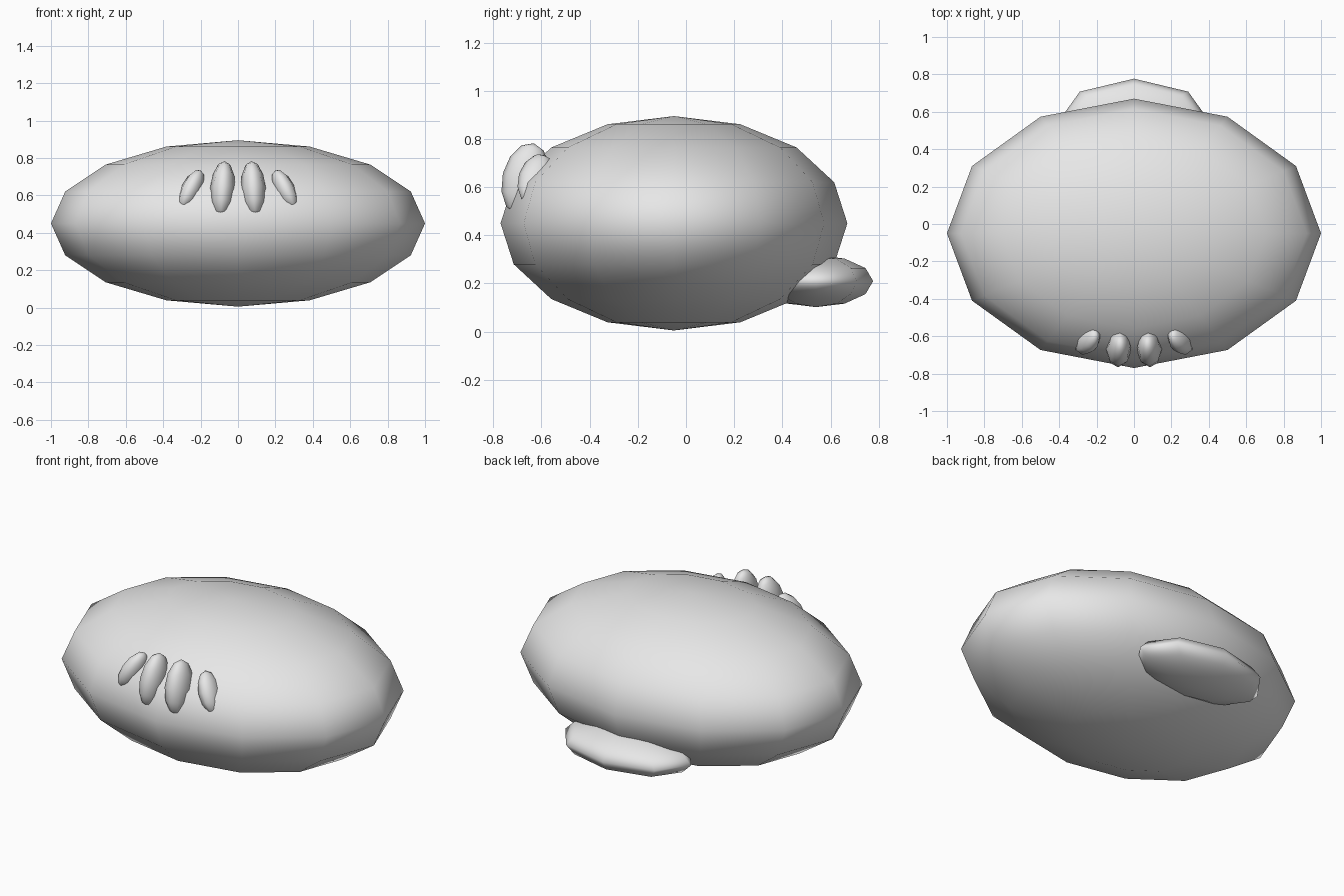
import bpy
import math

cube = bpy.data.objects.get("Cube")
if cube:
    bpy.data.objects.remove(cube, do_unlink=True)

grey = bpy.data.materials.new("light_grey")
grey.use_nodes = True
grey.diffuse_color = (0.8, 0.8, 0.8, 1)
grey.node_tree.nodes["Principled BSDF"].inputs["Base Color"].default_value = (0.8, 0.8, 0.8, 1)


def ellipsoid(name, centre, radii, segments, rings, tilt=(0, 0, 0)):
    """Low-poly smooth-shaded ellipsoid, tilt in degrees."""
    bpy.ops.mesh.primitive_uv_sphere_add(segments=segments, ring_count=rings, radius=1,
                                         location=centre,
                                         rotation=[math.radians(a) for a in tilt])
    obj = bpy.context.object
    obj.name = name
    obj.scale = radii
    obj.data.materials.append(grey)
    bpy.ops.object.shade_smooth()
    return obj


# Wide flattened body
ellipsoid("body", (0, -0.05, 0.45), (1, 0.72, 0.445), 12, 8)

# Flat tail low at the back
ellipsoid("tail", (0, 0.54, 0.21), (0.41, 0.237, 0.108), 8, 6)

# Four knuckles high on the front, the outer pair splayed
for side, label in ((1, "left"), (-1, "right")):
    ellipsoid("inner_knuckle_" + label, (side * 0.082, -0.668, 0.635),
              (0.067, 0.095, 0.152), 8, 6, (-14, side * -4, 0))
    ellipsoid("outer_knuckle_" + label, (side * 0.25, -0.622, 0.632),
              (0.055, 0.075, 0.118), 8, 6, (-20, side * -24, side * 10))
